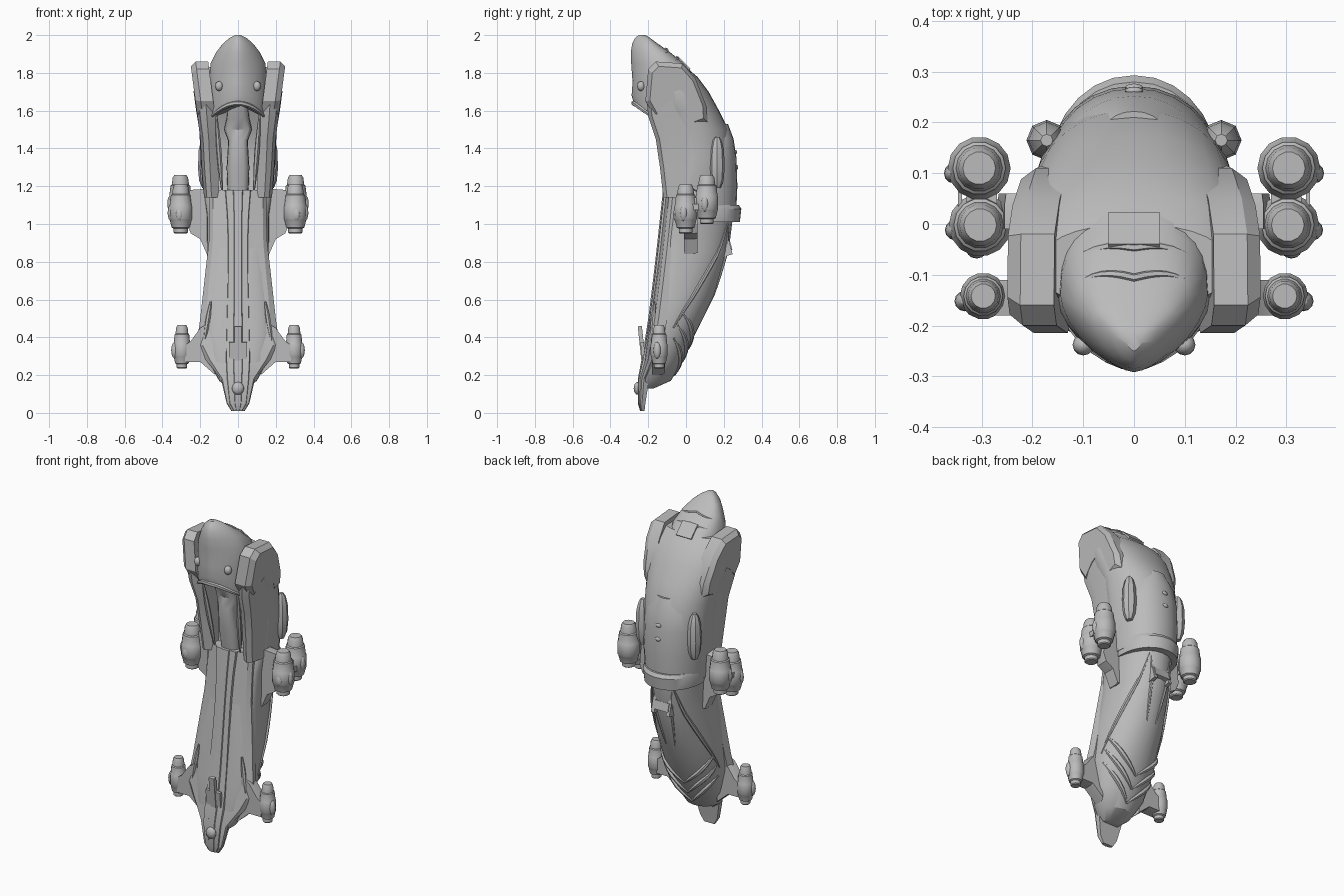
import bpy, bmesh, math
from mathutils import Vector

cube = bpy.data.objects.get("Cube")
if cube:
    bpy.data.objects.remove(cube, do_unlink=True)

grey = bpy.data.materials.new("hull grey")
grey.use_nodes = True
grey.diffuse_color = (0.5, 0.5, 0.5, 1)
grey.node_tree.nodes["Principled BSDF"].inputs["Base Color"].default_value = (0.5, 0.5, 0.5, 1)


def finish(name, bm, angle=32):
    bmesh.ops.recalc_face_normals(bm, faces=bm.faces[:])
    me = bpy.data.meshes.new(name)
    bm.to_mesh(me)
    bm.free()
    me.materials.append(grey)
    me.shade_smooth()
    me.set_sharp_from_angle(angle=math.radians(angle))
    ob = bpy.data.objects.new(name, me)
    bpy.context.collection.objects.link(ob)
    return ob


def loft(name, rings, angle=32):
    bm = bmesh.new()
    vs = [[bm.verts.new(p) for p in r] for r in rings]
    n = len(vs[0])
    for a, b in zip(vs, vs[1:]):
        for i in range(n):
            j = (i + 1) % n
            bm.faces.new((a[i], a[j], b[j], b[i]))
    bm.faces.new(vs[0])
    bm.faces.new(vs[-1])
    return finish(name, bm, angle)


def section_point(s, t, nf=3.0, nb=2.1):
    """Point on a section (z, half width, front y, widest y, back y)."""
    z, w, yf, yc, yb = s
    c, q = math.cos(t), math.sin(t)
    n = nb if q > 0 else nf
    x = w * math.copysign(abs(c) ** (2 / n), c)
    y = yc + (yb - yc if q > 0 else yc - yf) * math.copysign(abs(q) ** (2 / n), q)
    return Vector((x, y, z))


def section(s, count=28, nf=3.0, nb=2.1):
    return [section_point(s, 2 * math.pi * i / count, nf, nb) for i in range(count)]


def surface(stations, z, t):
    for a, b in zip(stations, stations[1:]):
        if a[0] <= z <= b[0]:
            f = (z - a[0]) / (b[0] - a[0])
            return section_point([u + (v - u) * f for u, v in zip(a, b)], t)
    return section_point(stations[-1], t)


def prism(name, outline, lo, hi, axis, inset=1.0, shear=None):
    """Extrude an outline along x or y, shrinking the far end by inset."""
    cu = sum(p[0] for p in outline) / len(outline)
    cv = sum(p[1] for p in outline) / len(outline)
    rings = []
    for d, k in ((lo, 1), (lo + (hi - lo) * 0.7, 1), (hi, inset)):
        ring = []
        for u, v in outline:
            u, v = cu + (u - cu) * k, cv + (v - cv) * k
            e = d + (shear(v) if shear else 0)
            ring.append((e, u, v) if axis == "x" else (u, e, v))
        rings.append(ring)
    return loft(name, rings, 25)


def box(name, centre, size, tilt=0):
    x, y, z = (v / 2 for v in size)
    ob = loft(name, [[(-x, -y, h), (x, -y, h), (x, y, h), (-x, y, h)] for h in (-z, z)])
    ob.location = centre
    ob.rotation_euler.x = math.radians(tilt)
    return ob


def ball(name, centre, scale):
    bm = bmesh.new()
    bmesh.ops.create_uvsphere(bm, u_segments=12, v_segments=8, radius=1)
    for v in bm.verts:
        v.co = Vector([a * b + c for a, b, c in zip(v.co, scale, centre)])
    return finish(name, bm)


def turned(name, x, y, z, height, radius, profile, sides=14):
    return loft(name, [[(x + radius * r * math.cos(2 * math.pi * i / sides),
                         y + radius * r * math.sin(2 * math.pi * i / sides), z + height * f)
                        for i in range(sides)] for f, r in profile])


def ridge(name, points, r):
    """Slim raised rib, tapering to its ends."""
    rings = []
    for i, p in enumerate(points):
        k = r * (0.35 + 0.65 * math.sin(math.pi * i / (len(points) - 1)))
        d = (points[min(i + 1, len(points) - 1)] - points[max(i - 1, 0)]).normalized()
        a = d.orthogonal().normalized()
        b = d.cross(a)
        if rings:
            a = (last - d * last.dot(d)).normalized()
            b = d.cross(a)
        last = a
        rings.append([p + a * k * math.cos(q * math.pi / 3) + b * k * math.sin(q * math.pi / 3) for q in range(6)])
    return loft(name, rings)


# Main hull, curved like a bow
HULL = [(.13, .05, -.24, -.2, -.17), (.17, .1, -.23, -.18, -.08), (.27, .155, -.22, -.15, -.02),
        (.42, .185, -.2, -.12, .05), (.62, .18, -.17, -.08, .15), (.85, .162, -.14, -.03, .225),
        (1.05, .165, -.1, .0, .25), (1.2, .188, -.04, .03, .255), (1.35, .198, -.04, .05, .25),
        (1.5, .205, -.05, .03, .225), (1.6, .222, -.12, .0, .175), (1.7, .235, -.15, -.03, .12),
        (1.78, .22, -.16, -.05, .06), (1.83, .18, -.16, -.07, .0)]
loft("hull", [section(s) for s in HULL])

# Raised dome on the back, with its strap
DOME = [(1.04, .172, .0, .06, .265), (1.2, .182, .0, .07, .272), (1.35, .175, .02, .08, .267),
        (1.45, .15, .05, .1, .252), (1.53, .08, .1, .13, .222)]
loft("back_dome", [section(s) for s in DOME])
loft("dome_strap", [section(s) for s in [(1.01, .165, .02, .08, .285), (1.08, .172, .02, .08, .293),
                                        (1.1, .165, .02, .08, .28)]])
for z in (1.3, 1.38):
    ball("dome_stud", (0, surface(DOME, z, math.pi / 2).y, z), (.018, .008, .012))
box("rear_clamp", (0, .215, .88), (.1, .05, .05), 15)
for x in (-.05, .05):
    box("rear_clamp_arm", (x, .205, .88), (.022, .06, .1), 15)

# Crested head with an arched lower edge
HEAD = [(1.6, .145, -.275, -.15, .05), (1.68, .15, -.288, -.15, .08), (1.75, .15, -.283, -.15, .08),
        (1.85, .145, -.29, -.14, -.01), (1.91, .115, -.292, -.16, -.085), (1.955, .08, -.285, -.19, -.15),
        (1.985, .045, -.27, -.21, -.19), (2.0, .015, -.25, -.23, -.215)]
rings = [section(s, 28, 1.6, 2.6) for s in HEAD]
for p in rings[0]:
    p.z = 1.56 + .075 * (1 - (p.x / .145) ** 2)
loft("head", rings)
lip = [p + Vector((0, -.002, .004)) for p in rings[0][14:] + rings[0][:1]]
ridge("mouth_lip", lip, .014)
for k in (0, .045):
    ridge("crest_band", [surface(HEAD, 1.88 + k - .025 * abs(i) / 6, math.pi * (.5 + i * .06))
                         for i in range(-6, 7)], .009)
box("crest_plate", (0, -.012, 1.85), (.1, .09, .012), -45)

# Inner beak in the open throat
loft("beak", [section(s, 16) for s in [(1.15, .055, -.1, -.05, .0), (1.3, .06, -.125, -.06, .0),
                                       (1.44, .052, -.14, -.08, .0), (1.5, .075, -.13, -.08, .0),
                                       (1.56, .06, -.165, -.1, .0), (1.66, .05, -.19, -.1, .0)]])

# Front keel plate with stepped centre strip
KEEL = [(.01, .02, .035, -.243), (.05, .042, .06, -.255), (.18, .055, .09, -.255), (.28, .06, .17, -.236),
        (.36, .06, .22, -.222), (.5, .057, .2, -.2), (.7, .052, .178, -.175), (.9, .05, .155, -.152),
        (1.05, .055, .15, -.136), (1.18, .065, .15, -.122)]


def keel_ring(z, wi, wo, yf):
    k = min(1, wo / .15)
    half = [(wi * .35, 0), (wi * .4, .006), (wi, .008), (wi * 1.05, .02), (wi + (wo - wi) * .8, .035),
            (wo, .055), (wo * .95, .1)]
    return [(s * x, yf + y * k, z) for s, row in ((1, half), (-1, half[::-1])) for x, y in row]


loft("keel_plate", [keel_ring(*s) for s in KEEL], 20)
ball("nose_light", (0, -.255, .13), (.032, .022, .034))
box("keel_socket", (0, -.232, .34), (.035, .022, .24), 6)
box("keel_socket_bar", (0, -.228, .33), (.095, .018, .09), 6)

EAR = [(-.2, 1.82), (-.16, 1.86), (-.02, 1.85), (.05, 1.77), (.11, 1.62), (.115, 1.54), (.06, 1.52),
       (.02, 1.62), (-.03, 1.68), (-.1, 1.64), (-.17, 1.57), (-.215, 1.65)]
PYLON = [(.12, 1.19), (.255, 1.18), (.27, 1.0), (.25, .95), (.2, .92), (.165, .84), (.12, .84)]
FIN = [(.15, .48), (.2, .45), (.25, .38), (.28, .36), (.28, .27), (.2, .27), (.12, .2)]
CHEEK = [(1.14, .1, .18, -.12), (1.3, .105, .192, -.138), (1.45, .11, .2, -.16), (1.57, .115, .215, -.2),
         (1.68, .12, .225, -.21)]
ENGINE = [(0, .5), (.02, .6), (.1, .6), (.12, .78), (.28, .95), (.3, 1), (.55, 1), (.57, .95), (.78, .84),
          (.8, .74), (.94, .66), (1, .52)]

for s, side in ((1, "left"), (-1, "right")):
    # Hood ears, throat cheeks and eyes
    prism(side + "_ear", EAR, s * .15, s * .245, "x", .86, lambda z: s * .13 * (z - 1.8))
    loft(side + "_cheek", [[(s * a, y + .03, z), (s * (a + b) / 2, y, z), (s * (b - .015), y + .02, z),
                            (s * b, y + .08, z), (s * b * .97, .06, z), (s * a, .06, z)]
                           for z, a, b, y in CHEEK], 25)
    ridge(side + "_throat_rail", [Vector((s * (.085 + .03 * i / 6), -.1 - .07 * i / 6, 1.18 + .4 * i / 6))
                                  for i in range(7)], .014)
    ball(side + "_eye", (s * .1, -.238, 1.73), (.021, .021, .026))
    # Pylons, fins and engines
    prism(side + "_pylon", [(s * x, z) for x, z in PYLON], -.01, .06, "y", .95)
    prism(side + "_fin", [(s * x, z) for x, z in FIN], -.18, -.11, "y", .92)
    for label, x, y, z, h, r in (("main", .303, -.002, .95, .26, .062), ("rear", .305, .11, 1.0, .26, .062),
                                 ("lower", .297, -.142, .235, .23, .046)):
        turned(side + "_" + label + "_engine", s * x, y, z, h, r, ENGINE)
        ball(side + "_" + label + "_engine_pod", (s * (x + r * .8), y - .01, z + h * .42), (.02, .02, .045))
    ball(side + "_engine_front_pod", (s * .31, -.052, 1.05), (.02, .016, .035))
    box(side + "_engine_link", (s * .3, .055, 1.1), (.06, .1, .08))
    box(side + "_engine_bar", (s * .343, .055, 1.09), (.008, .08, .03))
    # Side pods beside the dome
    turned(side + "_dome_pod", s * .172, .165, 1.19, .27, .04,
           [(0, .45), (.15, .85), (.4, 1), (.75, .9), (.93, .6), (1, .3)], 8)
    # Raised ribs on keel and hull
    ridge(side + "_keel_rib", [Vector((s * (.178 - .034 * i / 6), -.18 + .012 * i / 6, .38 + .035 * i))
                               for i in range(7)], .013)
    for n, low in enumerate((.2, .27, .34)):
        ridge(side + "_tail_rib", [surface(HULL, low + .028 * i, math.pi * (.5 - s * .055 * i))
                                   for i in range(8)], .015)
    ridge(side + "_flank_rib", [surface(HULL, .45 + .055 * i, math.pi * (.5 - s * (.42 - .028 * i)))
                                for i in range(11)], .012)
    ridge(side + "_back_rib", [surface(HULL, .62 + .04 * i, math.pi * (.5 - s * (.05 + .008 * i)))
                               for i in range(10)], .009)
